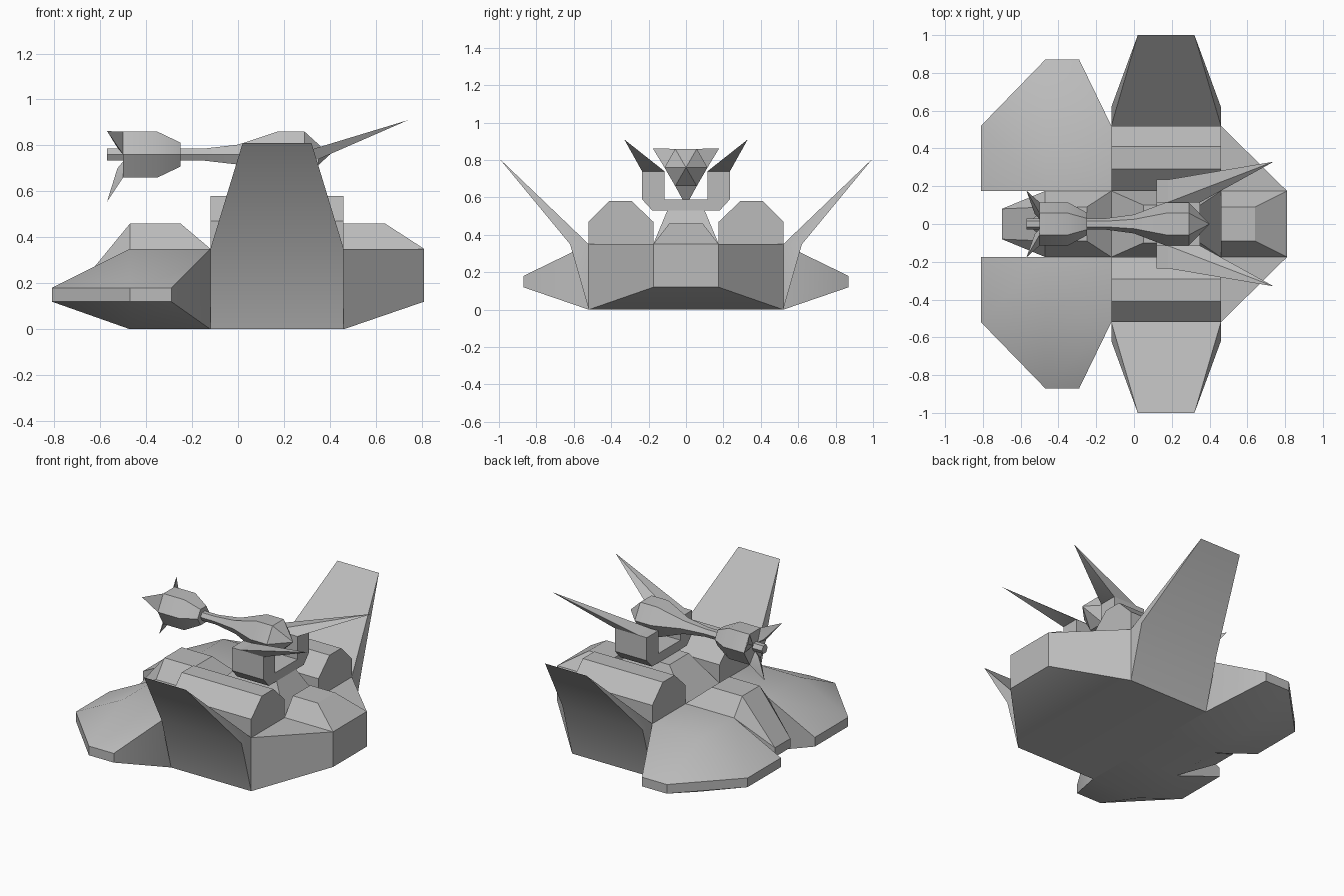
import bpy
import bmesh
from math import radians, sin, cos
from mathutils import Vector

cube = bpy.data.objects.get("Cube")
if cube:
    bpy.data.objects.remove(cube, do_unlink=True)

GREY = (0.5, 0.5, 0.5, 1)
grey = bpy.data.materials.new("hull grey")
grey.use_nodes = True
grey.diffuse_color = GREY
grey.node_tree.nodes["Principled BSDF"].inputs["Base Color"].default_value = GREY


def finish(name, bm, mirror=False):
    """Turn a bmesh into a shaded object, optionally mirrored across y."""
    bmesh.ops.recalc_face_normals(bm, faces=bm.faces)
    mesh = bpy.data.meshes.new(name)
    bm.to_mesh(mesh)
    bm.free()
    mesh.materials.append(grey)
    obj = bpy.data.objects.new(name, mesh)
    bpy.context.collection.objects.link(obj)
    if mirror:
        mod = obj.modifiers.new("Mirror", 'MIRROR')
        mod.use_axis = (False, True, False)
        mod.use_mirror_merge = False
    bpy.ops.object.select_all(action='DESELECT')
    obj.select_set(True)
    bpy.context.view_layer.objects.active = obj
    bpy.ops.object.shade_smooth_by_angle(angle=radians(30))
    return obj


def hull(name, points, mirror=False):
    """Convex solid around the points, with flat areas joined."""
    bm = bmesh.new()
    for p in points:
        bm.verts.new(p)
    bmesh.ops.convex_hull(bm, input=bm.verts)
    bmesh.ops.dissolve_limit(bm, angle_limit=radians(1), verts=bm.verts, edges=bm.edges)
    return finish(name, bm, mirror)


def both(points):
    """Points plus their reflections in y."""
    return points + [(x, -y, z) for x, y, z in points]


def prism(name, profile, x0, x1, mirror=False):
    """Extrude a (y, z) profile along x."""
    bm = bmesh.new()
    face = bm.faces.new([bm.verts.new((x0, y, z)) for y, z in profile])
    ext = bmesh.ops.extrude_face_region(bm, geom=[face])["geom"]
    moved = [v for v in ext if isinstance(v, bmesh.types.BMVert)]
    bmesh.ops.translate(bm, verts=moved, vec=(x1 - x0, 0, 0))
    return finish(name, bm, mirror)


AXIS = 0.76  # height of the gun's centre line


def hex_point(x, r, angle):
    a = radians(angle)
    return Vector((x, r * cos(a), AXIS + r * sin(a)))


def hex_loft(name, stations):
    """Six-sided tube along x through (x, radius) stations."""
    bm = bmesh.new()
    rings = [[bm.verts.new(hex_point(x, r, 60 * i)) for i in range(6)]
             for x, r in stations]
    for a, b in zip(rings, rings[1:]):
        for i in range(6):
            j = (i + 1) % 6
            bm.faces.new((a[i], a[j], b[j], b[i]))
    bm.faces.new(rings[0])
    bm.faces.new(rings[-1])
    bmesh.ops.remove_doubles(bm, verts=bm.verts, dist=0.001)
    return finish(name, bm)


REAR, FORE = -0.12, 0.46   # ends of the main body
SIDE, INNER = 0.52, 0.175  # half widths of body and centre channel
DECK = 0.35

# Main body with its tapered nose
hull("main_body", both([(x, SIDE, z) for x in (REAR, FORE) for z in (0, DECK)]
                       + [(0.81, INNER, 0.12), (0.81, INNER, DECK)]))
hull("nose_hatch", both([(FORE, INNER, DECK), (0.81, INNER, DECK),
                         (FORE, 0.09, 0.46), (0.64, 0.09, 0.46)]))

# Long chamfered housings on the deck
prism("side_housing", [(SIDE, DECK), (SIDE, 0.47), (0.41, 0.58),
                       (0.29, 0.58), (INNER, 0.47), (INNER, DECK)],
      REAR, FORE, mirror=True)

# Turret mount between the housings
hull("turret_mount", both([(REAR, INNER, DECK), (FORE, INNER, DECK),
                           (0.05, 0.1, 0.53), (0.35, 0.1, 0.53)]))

# Rear pods, tapering to a thin rim
rim = [(-0.81, INNER), (-0.81, SIDE), (-0.47, 0.87), (-0.29, 0.87)]
core = [(x, y) for x in (-0.47, REAR) for y in (INNER, SIDE)]
hull("rear_pod", [(x, y, z) for x, y in rim for z in (0.12, 0.18)]
     + [(x, y, z) for x, y in core for z in (0, DECK)], mirror=True)

# Tail ridge between the pods
hull("tail_ridge", both([(x, INNER, z) for x in (REAR, -0.47) for z in (0, DECK)]
                        + [(-0.47, 0.09, 0.46), (-0.25, 0.09, 0.46),
                           (-0.70, 0.08, 0.12), (-0.70, 0.08, 0.18)]))

# Swept-up side wings, bent at deck height and closing to a thin tip
bm = bmesh.new()
ends = []
for x, tip_x in ((REAR, 0.02), (FORE, 0.32)):
    ends.append([bm.verts.new(p) for p in ((x, SIDE, 0), (x, 0.62, DECK),
                                           (tip_x, 1.0, 0.81), (x, SIDE, DECK))])
for i in range(4):
    j = (i + 1) % 4
    bm.faces.new((ends[0][i], ends[0][j], ends[1][j], ends[1][i]))
for e in ends:
    bm.faces.new((e[0], e[1], e[3]))
    bm.faces.new((e[1], e[2], e[3]))
finish("side_wing", bm, mirror=True)

# U-shaped gun cradle
half = [(0.18, 0.53), (0.235, 0.59), (0.235, 0.74), (0.115, 0.74), (0.115, 0.59)]
prism("gun_cradle", half + [(-y, z) for y, z in reversed(half)], 0.12, 0.35)

# Horns rising from the cradle arms
hull("cradle_horn", [(x, y, 0.74) for x in (0.18, 0.35) for y in (0.115, 0.235)]
     + [(0.74, 0.33, 0.91)], mirror=True)

# Gun: pointed breech, thin neck and muzzle bulb in one tube
hex_loft("gun_barrel", [(0.40, 0), (0.29, 0.115), (0.17, 0.115), (0.0, 0.05),
                        (-0.15, 0.03), (-0.25, 0.03), (-0.25, 0.06),
                        (-0.35, 0.115), (-0.50, 0.115)])
hex_loft("muzzle_nozzle", [(-0.49, 0.03), (-0.57, 0.03)])

# Three claws around the muzzle
for name, angle in (("left_claw", 30), ("right_claw", 150), ("lower_claw", 270)):
    hull(name, [hex_point(-0.50, 0.115, angle - 30), hex_point(-0.50, 0.115, angle + 30),
                hex_point(-0.50, 0.03, angle), hex_point(-0.525, 0.06, angle),
                hex_point(-0.57, 0.205, angle)])
